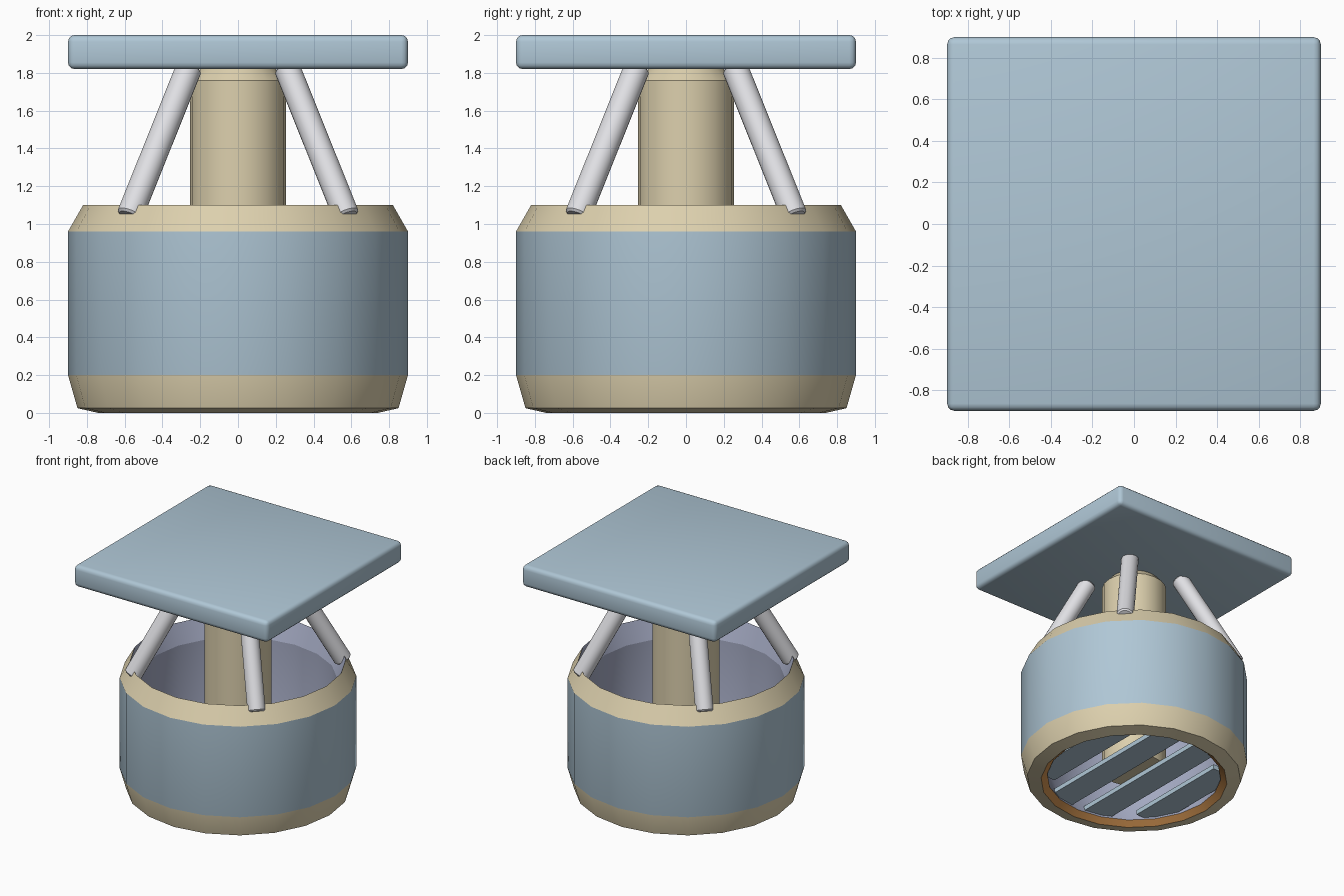
import bpy, bmesh
from math import sin, cos, pi, radians, sqrt
from mathutils import Vector

old = bpy.data.objects.get("Cube")
if old:
    bpy.data.objects.remove(old, do_unlink=True)


def material(name, r, g, b):
    m = bpy.data.materials.new(name)
    m.use_nodes = True
    m.diffuse_color = (r, g, b, 1)
    m.node_tree.nodes["Principled BSDF"].inputs["Base Color"].default_value = (r, g, b, 1)
    return m


blue = material("pale blue", 0.43, 0.57, 0.67)
cream = material("cream", 0.72, 0.63, 0.42)
grey = material("light grey", 0.74, 0.74, 0.77)
lilac = material("lilac grey", 0.37, 0.40, 0.54)
orange = material("orange", 0.62, 0.28, 0.08)


def finish(name, bm, mats, angle=25):
    bmesh.ops.recalc_face_normals(bm, faces=bm.faces)
    mesh = bpy.data.meshes.new(name)
    bm.to_mesh(mesh)
    bm.free()
    obj = bpy.data.objects.new(name, mesh)
    bpy.context.collection.objects.link(obj)
    for m in mats:
        mesh.materials.append(m)
    bpy.ops.object.select_all(action="DESELECT")
    obj.select_set(True)
    bpy.context.view_layer.objects.active = obj
    bpy.ops.object.shade_smooth_by_angle(angle=radians(angle))
    return obj


def lathe(name, profile, slots, mats, sides=20, closed=True):
    """Spin (radius, height) points round z; slots gives each band's material."""
    bm = bmesh.new()
    rings = [[bm.verts.new((r * cos(2 * pi * i / sides), r * sin(2 * pi * i / sides), z))
              for i in range(sides)] for r, z in profile]
    for k, slot in enumerate(slots):
        a, b = rings[k], rings[(k + 1) % len(rings)]
        for i in range(sides):
            j = (i + 1) % sides
            bm.faces.new((a[i], a[j], b[j], b[i])).material_index = slot
    if not closed:
        bm.faces.new(rings[0])
        bm.faces.new(rings[-1])
    return finish(name, bm, mats, 20)


def box(name, size, centre, mat, bevel=0, segments=1):
    bm = bmesh.new()
    bmesh.ops.create_cube(bm, size=1)
    for v in bm.verts:
        v.co = Vector(centre) + Vector([c * s for c, s in zip(v.co, size)])
    if bevel:
        bmesh.ops.bevel(bm, geom=bm.edges[:], offset=bevel, segments=segments,
                        profile=0.5, affect="EDGES")
    return finish(name, bm, [mat], 40)


def rod(name, start, end, radius, mat, sides=20):
    a, b = Vector(start), Vector(end)
    bm = bmesh.new()
    bmesh.ops.create_cone(bm, cap_ends=True, segments=sides, radius1=radius,
                          radius2=radius, depth=(b - a).length)
    caps = [e for e in bm.edges if abs(e.verts[0].co.z - e.verts[1].co.z) < 0.001]
    bmesh.ops.bevel(bm, geom=caps, offset=0.012, segments=1, affect="EDGES")
    turn = (b - a).to_track_quat("Z", "Y")
    for v in bm.verts:
        v.co = turn @ v.co + (a + b) / 2
    return finish(name, bm, [mat], 30)


# Hollow drum: bottom lip, skirt, wall, shoulder, then down the inside
lathe("drum",
      [(0.74, 0), (0.85, 0.025), (0.90, 0.20), (0.90, 0.96), (0.82, 1.10),
       (0.755, 0.94), (0.74, 0.20), (0.69, 0.04)],
      [1, 1, 0, 1, 2, 2, 2, 3], [blue, cream, lilac, orange])

# Grille across the bottom opening
for i in range(4):
    x = (i - 1.5) * 0.36
    box(f"grille_slat_{i + 1}", (0.23, 2 * sqrt(0.72 ** 2 - x * x), 0.04),
        (x, 0, 0.08), blue)

# Central column with a chamfered top
lathe("column", [(0.255, 0.10), (0.255, 1.76), (0.20, 1.82)], [0, 0], [cream],
      closed=False)

# Four leaning struts
for sx, side in ((1, "left"), (-1, "right")):
    for sy, end in ((-1, "front"), (1, "back")):
        rod(f"{end}_{side}_strut", (sx * 0.575, sy * 0.575, 1.04),
            (sx * 0.258, sy * 0.258, 1.83), 0.07, grey)

# Square roof slab with rounded edges
box("roof_slab", (1.8, 1.8, 0.18), (0, 0, 1.91), blue, 0.035, 3)
